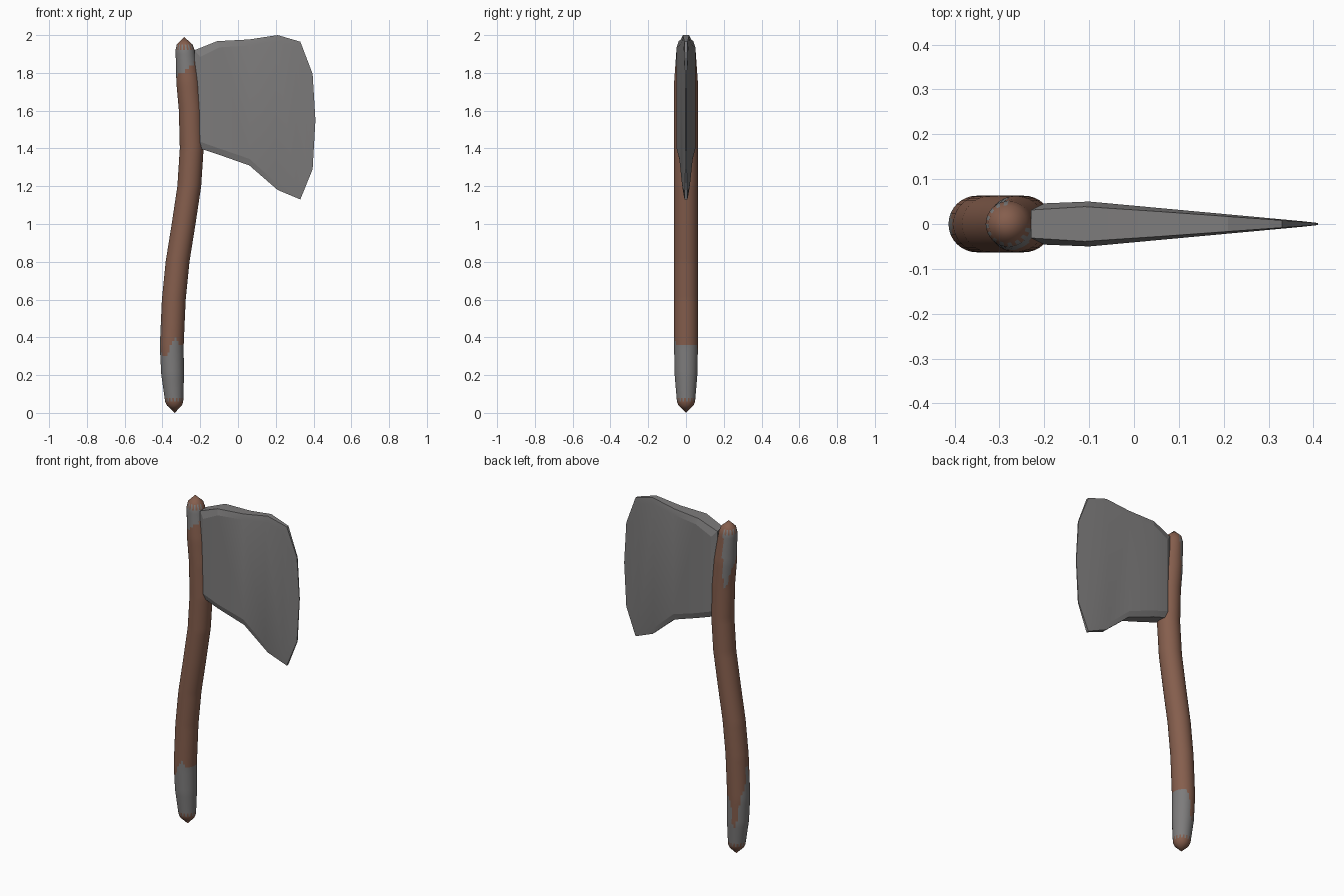
import bpy, bmesh, math

if "Cube" in bpy.data.objects:
    bpy.data.objects.remove(bpy.data.objects["Cube"])

def material(name, rgb):
    m = bpy.data.materials.new(name)
    m.diffuse_color = (*rgb, 1)
    m.use_nodes = True
    m.node_tree.nodes["Principled BSDF"].inputs["Base Color"].default_value = m.diffuse_color
    return m

WOOD = material("brown wood", (0.235, 0.112, 0.074))
STEEL = material("grey metal", (0.205, 0.2, 0.2))

def lerp(table, t):
    for (a, va), (b, vb) in zip(table, table[1:]):
        if t <= b:
            return va + (vb - va) * max(0, t - a) / (b - a)
    return table[-1][1]

def finish(bm, name, mats):
    bmesh.ops.recalc_face_normals(bm, faces=bm.faces)
    me = bpy.data.meshes.new(name)
    bm.to_mesh(me)
    bm.free()
    for m in mats:
        me.materials.append(m)
    ob = bpy.data.objects.new(name, me)
    bpy.context.collection.objects.link(ob)
    return ob

# Handle: round curved shaft with pointed ends
CENTRE = [(0, -.335), (.06, -.338), (.2, -.346), (.35, -.351), (.6, -.34), (.8, -.32),
          (1, -.288), (1.2, -.258), (1.4, -.245), (1.6, -.25), (1.8, -.268), (1.93, -.281), (1.99, -.285)]
RADIUS = [(0, 0), (.04, .04), (.06, .048), (.2, .06), (.35, .063), (1.75, .063), (1.93, .05), (1.95, .042), (1.99, 0)]
# Ragged edges of the grey bands: angle around the shaft -> height
LOWER = [(0, .36), (70, .36), (85, .3), (100, .17), (115, .2), (135, .36), (160, .42), (180, .58),
         (195, .5), (210, .3), (235, .29), (255, .32), (280, .4), (310, .36), (360, .36)]
UPPER = [(0, 1.95), (90, 1.95), (110, 1.75), (125, 1.6), (140, 1.62), (160, 1.72), (180, 1.76),
         (210, 1.79), (260, 1.81), (300, 1.84), (340, 1.87), (360, 1.95)]
N = 32
heights = [.04, .06, .08] + [.1 + .02 * i for i in range(92)] + [1.95]
bm = bmesh.new()
rings = []
for z in heights:
    c, r = lerp(CENTRE, z), lerp(RADIUS, z)
    rings.append([bm.verts.new((c + r * math.cos(2 * math.pi * i / N),
                                r * math.sin(2 * math.pi * i / N), z)) for i in range(N)])
for k, (a, b) in enumerate(zip(rings, rings[1:])):
    z = (heights[k] + heights[k + 1]) / 2
    for i in range(N):
        j = (i + 1) % N
        f = bm.faces.new((a[i], a[j], b[j], b[i]))
        ang = 360 * (i + .5) / N
        tooth = .02 * (i % 2)
        low = .055 + tooth < z < lerp(LOWER, ang)
        high = lerp(UPPER, ang) < z < 1.945 - tooth
        f.material_index = int(low or high)
for ring, z in ((rings[0], 0), (rings[-1], 1.99)):
    tip = bm.verts.new((lerp(CENTRE, z), 0, z))
    for i in range(N):
        bm.faces.new((ring[i], ring[(i + 1) % N], tip))
handle = finish(bm, "handle", [WOOD, STEEL])

# Blade: wedge with bevelled rim; columns are (x, top z, bottom z)
RIM = [(-.23, 1.92, 1.41), (-.11, 1.968, 1.37), (.06, 1.977, 1.31), (.21, 2, 1.18),
       (.33, 1.965, 1.13), (.395, 1.795, 1.29), (.41, 1.55, 1.55)]
FACE = [(-.2, 1.885, 1.435), (-.1, 1.935, 1.40), (.06, 1.945, 1.345), (.2, 1.965, 1.22),
        (.307, 1.935, 1.175), (.362, 1.785, 1.30), (.376, 1.55, 1.55)]
THICK = [(-.23, .04), (-.2, .046), (-.1, .05), (.41, .003)]

bm = bmesh.new()
def loop(cols, side, k):
    pts = [(x, t) for x, t, _ in cols] + [(x, b) for x, _, b in reversed(cols[:-1])]
    return [bm.verts.new((x, side * k * lerp(THICK, x), z)) for x, z in pts]

outer = {}
for side in (-1, 1):
    rim, face = loop(RIM, side, .78), loop(FACE, side, 1)
    outer[side] = rim
    n = len(rim)
    for i in range(n):
        j = (i + 1) % n
        bm.faces.new((rim[i], rim[j], face[j], face[i]))
    for i in range(n // 2):
        quad = [face[i], face[i + 1], face[n - 2 - i], face[n - 1 - i]]
        bm.faces.new(list(dict.fromkeys(quad)))
for i in range(n):
    j = (i + 1) % n
    bm.faces.new((outer[-1][i], outer[-1][j], outer[1][j], outer[1][i]))
blade = finish(bm, "blade", [STEEL])

# Smooth shading with sharp edges kept
for ob, angle in ((handle, 35), (blade, 12)):
    bpy.ops.object.select_all(action='DESELECT')
    ob.select_set(True)
    bpy.context.view_layer.objects.active = ob
    bpy.ops.object.shade_smooth_by_angle(angle=math.radians(angle))
